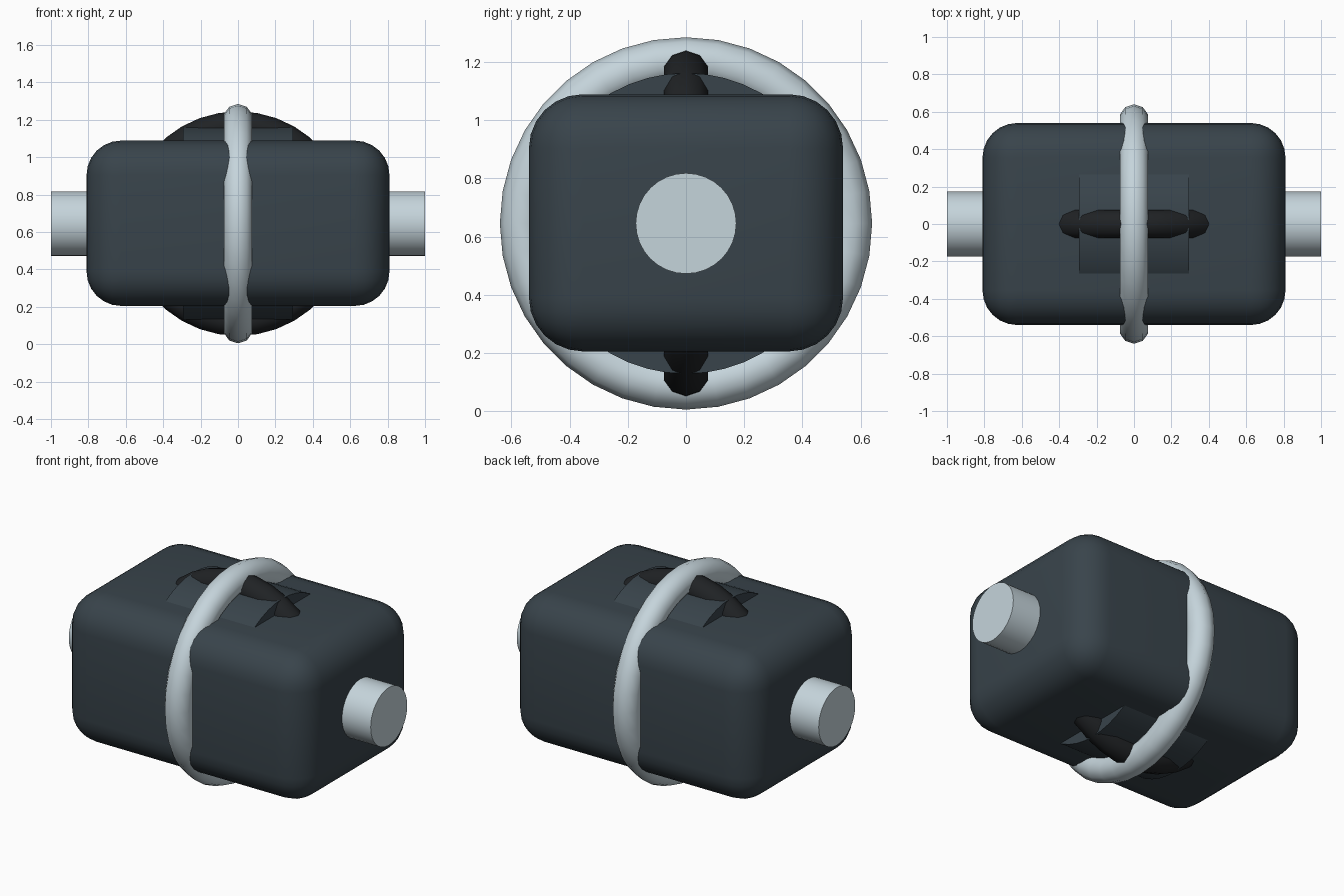
import bpy
from math import radians, pi

if "Cube" in bpy.data.objects:
    bpy.data.objects.remove(bpy.data.objects["Cube"])

CZ = 0.645  # height of the common axis


def material(name, rgb):
    m = bpy.data.materials.new(name)
    m.diffuse_color = (*rgb, 1)
    m.use_nodes = True
    m.node_tree.nodes["Principled BSDF"].inputs["Base Color"].default_value = m.diffuse_color
    return m


casing = material("dark_slate", (0.04, 0.057, 0.07))
metal = material("pale_metal", (0.56, 0.66, 0.71))
rubber = material("black", (0.014, 0.016, 0.018))


def finish(name, mat, angle=35):
    ob = bpy.context.object
    ob.name = name
    ob.data.materials.append(mat)
    bpy.ops.object.transform_apply(location=False, rotation=True, scale=True)
    bpy.ops.object.shade_smooth_by_angle(angle=radians(angle))
    return ob


def x_cylinder(name, radius, length, mat, sides):
    bpy.ops.mesh.primitive_cylinder_add(vertices=sides, radius=radius, depth=length,
                                        location=(0, 0, CZ), rotation=(0, pi / 2, 0))
    return finish(name, mat)


def ring(name, outer, minor, rotation, mat):
    bpy.ops.mesh.primitive_torus_add(major_segments=36, minor_segments=10,
                                     major_radius=outer - minor, minor_radius=minor,
                                     location=(0, 0, CZ), rotation=rotation)
    return finish(name, mat, 60)


# Rounded main block
bpy.ops.mesh.primitive_cube_add(size=1, location=(0, 0, 0.647))
body = bpy.context.object
body.scale = (1.62, 1.08, 0.884)
bpy.ops.object.transform_apply(location=False, rotation=False, scale=True)
bevel = body.modifiers.new("rounded_edges", 'BEVEL')
bevel.width = 0.185
bevel.segments = 6
bpy.ops.object.modifier_apply(modifier=bevel.name)
finish("body", casing)

# Shaft through both ends, and the drum that bulges out of top and bottom
x_cylinder("shaft", 0.173, 2.0, metal, 32)
x_cylinder("drum", 0.517, 0.59, casing, 48)

# Pale hoop around the block and dark hoop along its length
ring("outer_hoop", 0.64, 0.08, (0, pi / 2, 0), metal)
ring("inner_hoop", 0.60, 0.08, (pi / 2, 0, 0), rubber)
